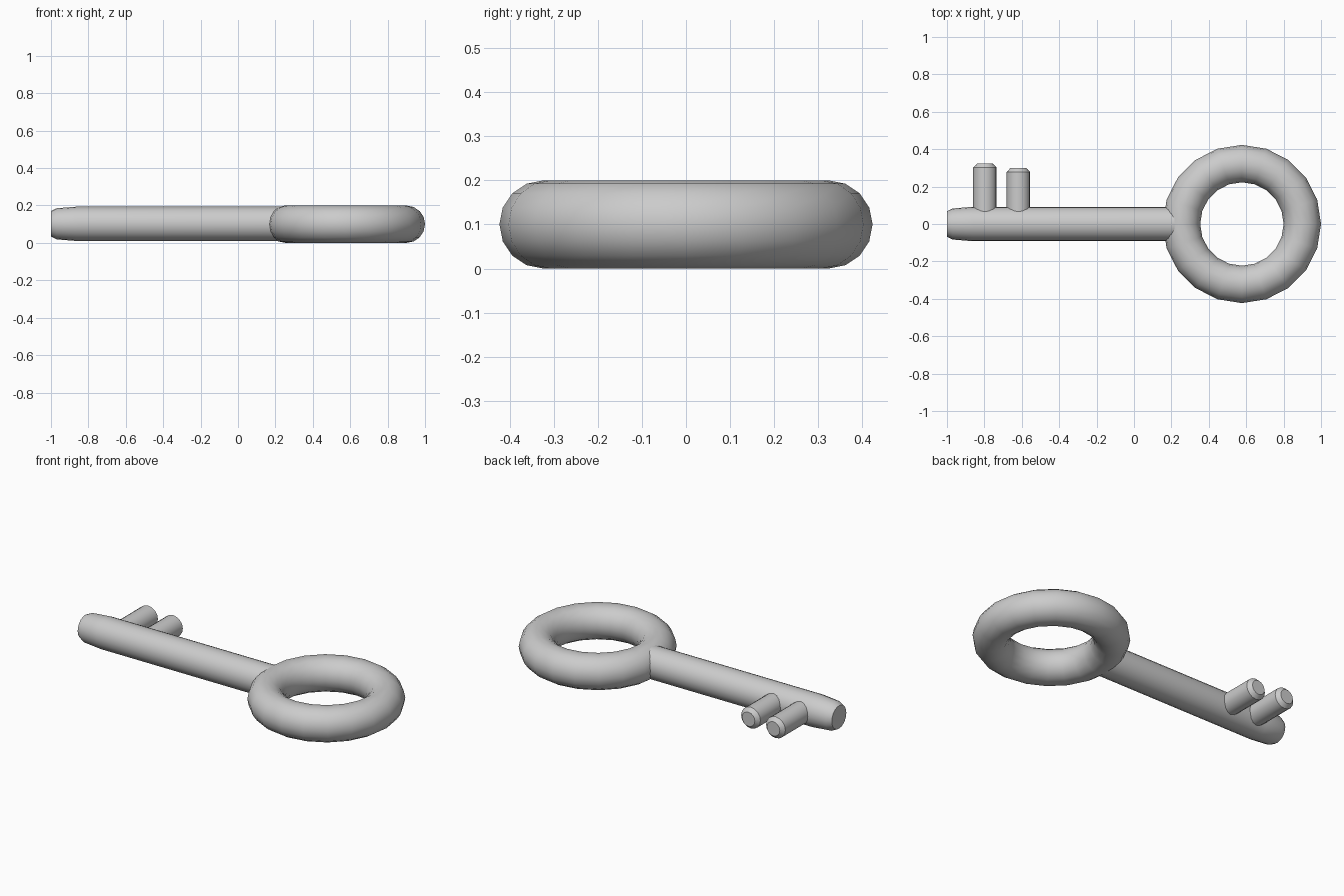
import bpy, bmesh, math
from mathutils import Matrix

if "Cube" in bpy.data.objects:
    bpy.data.objects.remove(bpy.data.objects["Cube"])

Z = 0.102  # shared centre height of shaft and teeth


def smooth(obj):
    bpy.ops.object.select_all(action='DESELECT')
    obj.select_set(True)
    bpy.context.view_layer.objects.active = obj
    bpy.ops.object.shade_smooth_by_angle(angle=math.radians(35))


def turned_rod(name, profile, sides, matrix):
    """Capped rod from (distance, radius) stations along local z."""
    bm = bmesh.new()
    rings = [[bm.verts.new((r * math.cos(2 * math.pi * i / sides),
                            r * math.sin(2 * math.pi * i / sides), d))
              for i in range(sides)] for d, r in profile]
    for a, b in zip(rings, rings[1:]):
        for i in range(sides):
            j = (i + 1) % sides
            bm.faces.new((a[i], a[j], b[j], b[i]))
    bm.faces.new(rings[0][::-1])
    bm.faces.new(rings[-1])
    bm.transform(matrix)
    bmesh.ops.recalc_face_normals(bm, faces=bm.faces)
    mesh = bpy.data.meshes.new(name)
    bm.to_mesh(mesh)
    bm.free()
    obj = bpy.data.objects.new(name, mesh)
    bpy.context.collection.objects.link(obj)
    smooth(obj)


# Ring handle
bpy.ops.mesh.primitive_torus_add(major_radius=0.323, minor_radius=0.1,
                                 major_segments=20, minor_segments=16,
                                 location=(0.577, 0, 0.1))
bow = bpy.context.object
bow.name = "ring_handle"
smooth(bow)

# Shaft with a tapered tip, its far end buried in the ring
turned_rod("shaft",
           [(-1.0, 0.068), (-0.97, 0.083), (-0.86, 0.092), (0.24, 0.092)],
           20, Matrix.Translation((0, 0, Z)) @ Matrix.Rotation(math.pi / 2, 4, 'Y'))

# Two round teeth with chamfered ends
for name, x, tip in (("outer_tooth", -0.797, 0.323), ("inner_tooth", -0.618, 0.300)):
    turned_rod(name, [(0.0, 0.063), (tip - 0.022, 0.063), (tip, 0.042)], 16,
               Matrix.Translation((x, 0, Z)) @ Matrix.Rotation(-math.pi / 2, 4, 'X'))
